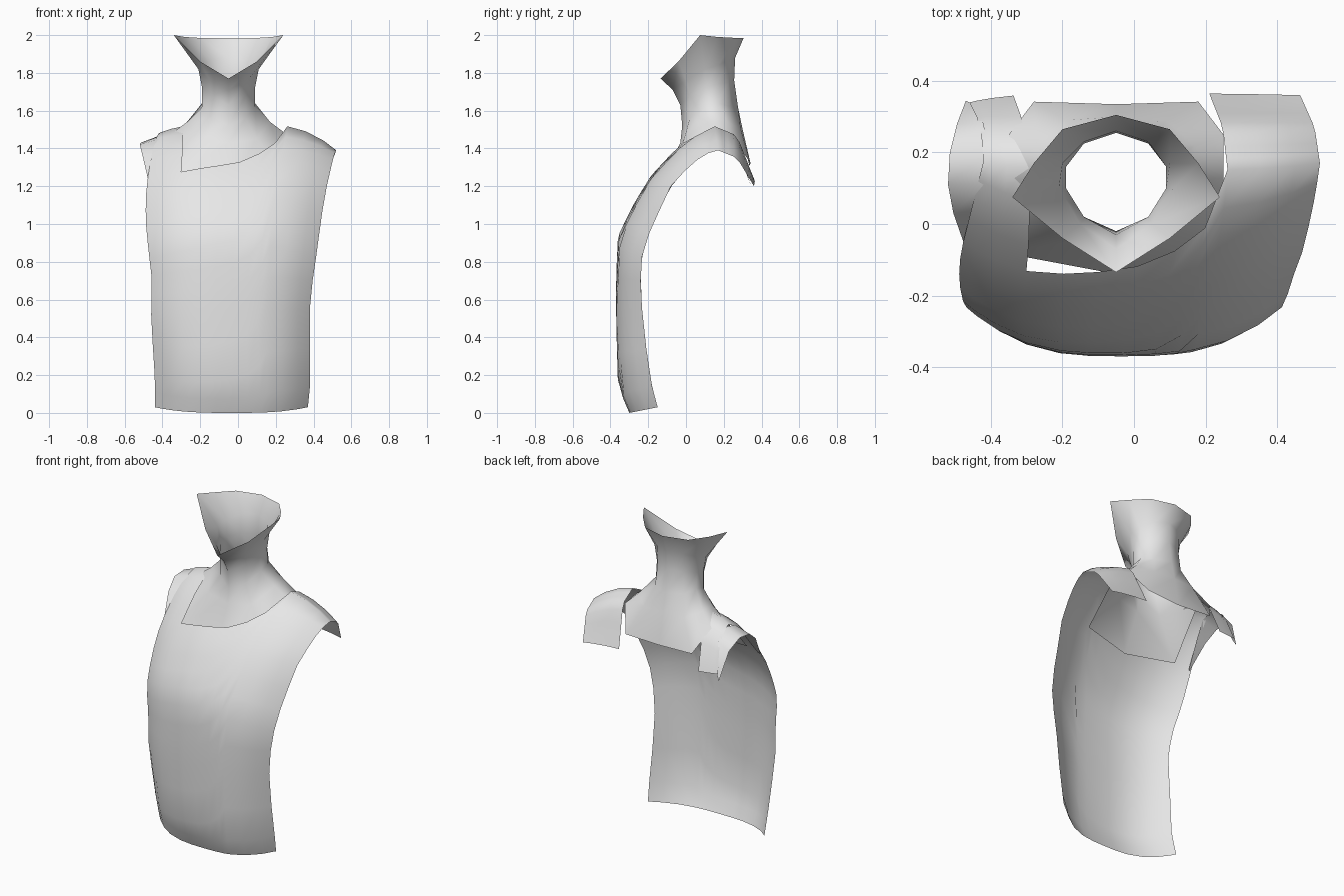
import bpy, bmesh, math

cube = bpy.data.objects.get("Cube")
if cube:
    bpy.data.objects.remove(cube, do_unlink=True)

# Single plain cloth colour
cloth = bpy.data.materials.new("light_grey_cloth")
cloth.use_nodes = True
cloth.diffuse_color = (0.8, 0.8, 0.8, 1)
cloth.node_tree.nodes["Principled BSDF"].inputs["Base Color"].default_value = (0.8, 0.8, 0.8, 1)


def sheet(name, rows, closed=False):
    """Skin rows of points into a smooth sheet; None leaves an opening."""
    bm = bmesh.new()
    grid = [[bm.verts.new(p) if p else None for p in row] for row in rows]
    for a, b in zip(grid, grid[1:]):
        n = len(a)
        for i in range(n if closed else n - 1):
            k = (i + 1) % n
            quad = (a[i], a[k], b[k], b[i])
            if all(quad):
                bm.faces.new(quad)
    mesh = bpy.data.meshes.new(name)
    bm.to_mesh(mesh)
    bm.free()
    mesh.materials.append(cloth)
    mesh.shade_smooth()
    obj = bpy.data.objects.new(name, mesh)
    bpy.context.collection.objects.link(obj)
    return obj


def along(keys, t):
    """Point at position t on a polyline with one key per whole number."""
    i = min(int(t), len(keys) - 2)
    return [a + (b - a) * (t - i) for a, b in zip(keys[i], keys[i + 1])]


# Front panel: centre profile (y, z) and both side edges (x, y, z),
# running from the hem up the chest and over the shoulder
CENTRE = [(-.30, 0), (-.36, .14), (-.37, .5), (-.37, .72), (-.36, .94), (-.28, 1.1),
          (-.19, 1.25), (-.08, 1.37), (0, 1.45), (.15, 1.53), (.27, 1.48), (.365, 1.23)]
LEFT = [(.37, -.15, .03), (.385, -.19, .18), (.375, -.23, .5), (.395, -.24, .7),
        (.42, -.23, .87), (.44, -.16, 1.03), (.47, -.08, 1.2), (.495, .02, 1.31),
        (.51, .10, 1.37), (.52, .17, 1.39), (.505, .27, 1.35), (.465, .36, 1.2)]
RIGHT = [(-.44, -.15, .03), (-.44, -.19, .18), (-.46, -.23, .5), (-.455, -.24, .7),
         (-.475, -.23, .87), (-.49, -.16, 1.03), (-.485, -.08, 1.2), (-.46, .02, 1.35),
         (-.44, .10, 1.44), (-.42, .18, 1.48), (-.43, .28, 1.42), (-.46, .34, 1.24)]
# Columns across the panel: (position, height of the neckline along the profile)
COLUMNS = [(-1, 6.3), (-.93, 6.3), (-.8, 6.3), (-.62, 6.3), (-.4, 6.4), (-.2, 6.5),
           (0, 6.65), (.2, 7.05), (.35, 7.8), (.45, 9), (.65, 9), (.85, 9), (1, 9)]


def panel_point(s, t):
    c, l, r = along(CENTRE, t), along(LEFT, t), along(RIGHT, t)
    edge = l if s > 0 else r
    w = 1 - abs(s) ** 3
    across = s
    if s < 0:   # keeps the inner edge of the right strap straight
        across = -abs(s) ** (1 - .11 * min(max(t - 6, 0), 3.2))
    x = r[0] + (l[0] - r[0]) * (across + 1) / 2
    return (x, edge[1] + (c[0] - edge[1]) * w, edge[2] + (c[1] - edge[2]) * w)


BODY, STRAP = 12, 7
panel_rows = [[panel_point(s, n * j / BODY) for s, n in COLUMNS] for j in range(BODY + 1)]
for j in range(1, STRAP + 1):
    panel_rows.append([panel_point(s, n + (11 - n) * j / STRAP)
                       if s <= -.62 or s >= .45 else None for s, n in COLUMNS])
sheet("front_panel", panel_rows)

# Collar and yoke: half rings from back to front (offset from neck axis, y, z)
NECK_X = -.05
RINGS = [
    [(0, .305, 1.985), (.15, .265, 1.985), (.23, .17, 1.99), (.29, .075, 2.0), (.15, -.04, 1.86), (0, -.135, 1.77)],
    [(0, .26, 1.88), (.09, .23, 1.87), (.15, .17, 1.84), (.16, .1, 1.82), (.10, 0, 1.76), (0, -.07, 1.71)],
    [(0, .255, 1.76), (.09, .225, 1.75), (.14, .16, 1.74), (.14, .1, 1.72), (.09, .02, 1.68), (0, -.03, 1.63)],
    [(0, .275, 1.62), (.10, .235, 1.62), (.14, .17, 1.64), (.14, .1, 1.62), (.09, .02, 1.56), (0, -.02, 1.52)],
    [(0, .30, 1.5), (.14, .29, 1.5), (.22, .22, 1.54), (.22, .12, 1.54), (.15, -.01, 1.45), (0, -.03, 1.43)],
    [(0, .335, 1.31), (.23, .342, 1.32), (.30, .25, 1.46), (.30, .13, 1.48), (.32, -.08, 1.23), (0, -.14, 1.2)],
]
rings = [[(NECK_X + x, y, z) for x, y, z in h] +
         [(NECK_X - x, y, z) for x, y, z in h[-2:0:-1]] for h in RINGS]
sheet("collar_and_yoke", rings, closed=True)

# Narrow sleeve cap tucked under the right shoulder strap
outer = [(-.47, -.07, 1.21), (-.505, .03, 1.36), (-.52, .11, 1.42),
         (-.515, .2, 1.43), (-.495, .28, 1.37), (-.47, .345, 1.2)]
inner = [(-.46, -.06, 1.22), (-.435, .04, 1.36), (-.42, .11, 1.45),
         (-.41, .2, 1.47), (-.42, .28, 1.41), (-.45, .335, 1.23)]
sheet("right_sleeve_cap", [outer, inner])
